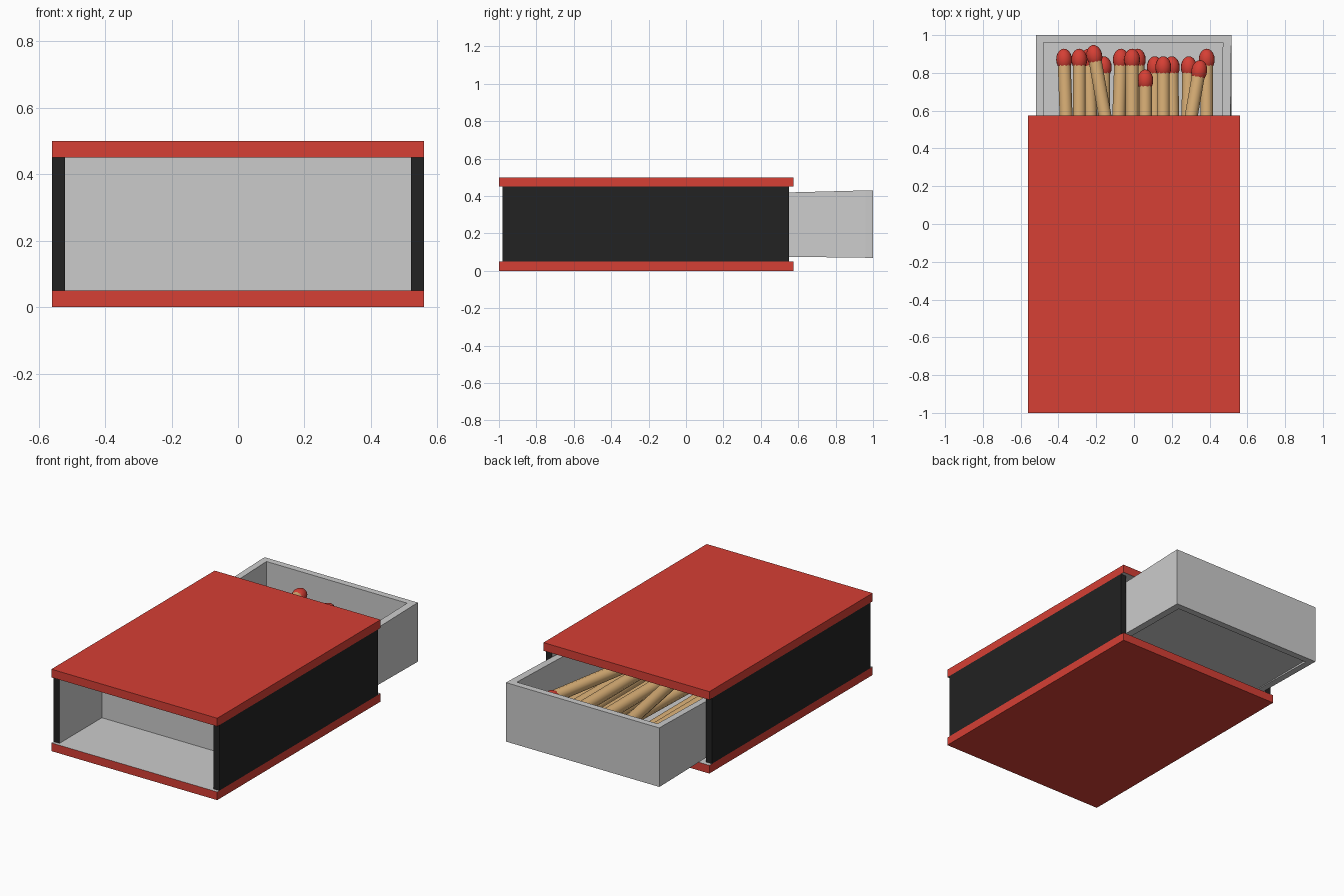
import bpy, bmesh, math
from mathutils import Vector

if "Cube" in bpy.data.objects:
    bpy.data.objects.remove(bpy.data.objects["Cube"])


def material(name, rgb):
    m = bpy.data.materials.new(name)
    m.diffuse_color = (*rgb, 1)
    m.use_nodes = True
    m.node_tree.nodes["Principled BSDF"].inputs["Base Color"].default_value = m.diffuse_color
    return m


RED = material("red_card", (0.67, 0.05, 0.035))
BLACK = material("striker_black", (0.016, 0.016, 0.016))
WOOD = material("pale_wood", (0.73, 0.45, 0.19))


def finish(name, bm, mat=None):
    mesh = bpy.data.meshes.new(name)
    bm.to_mesh(mesh)
    bm.free()
    ob = bpy.data.objects.new(name, mesh)
    bpy.context.collection.objects.link(ob)
    if mat:
        mesh.materials.append(mat)
    return ob


def loft(name, near, far, y0, y1, mat=None, drop=None):
    """Board between two four-cornered x/z sections; drop removes the face facing that way."""
    bm = bmesh.new()
    a = [bm.verts.new((x, y0, z)) for x, z in near]
    b = [bm.verts.new((x, y1, z)) for x, z in far]
    bm.faces.new(a)
    bm.faces.new(b[::-1])
    for i in range(4):
        j = (i + 1) % 4
        bm.faces.new((a[i], b[i], b[j], a[j]))
    bmesh.ops.recalc_face_normals(bm, faces=bm.faces[:])
    if drop:
        bm.normal_update()
        gone = [f for f in bm.faces if f.normal.dot(Vector(drop)) > 0.9]
        bmesh.ops.delete(bm, geom=gone, context='FACES')
    return finish(name, bm, mat)


def rect(x0, x1, z0, z1):
    return [(x0, z0), (x1, z0), (x1, z1), (x0, z1)]


def box(name, x0, x1, y0, y1, z0, z1, mat=None, drop=None):
    r = rect(x0, x1, z0, z1)
    return loft(name, r, r, y0, y1, mat, drop)


# Sleeve: red top and bottom, black striker sides, inner faces left to the lining
W, Y0, Y1 = 0.56, -1.0, 0.575
S, SY0, SY1 = 0.52, -0.98, 0.55
box("sleeve_bottom", -W, W, Y0, Y1, 0, 0.05, RED, (0, 0, 1))
box("sleeve_top", -W, W, Y0, Y1, 0.45, 0.5, RED, (0, 0, -1))
box("striker_left", -W, -S, SY0, SY1, 0.05, 0.45, BLACK, (1, 0, 0))
box("striker_right", S, W, SY0, SY1, 0.05, 0.45, BLACK, (-1, 0, 0))

# Grey card lining on the inside of the sleeve
bm = bmesh.new()
for quad in (
    [(-W, Y0, 0.05), (W, Y0, 0.05), (W, Y1, 0.05), (-W, Y1, 0.05)],
    [(-W, Y0, 0.45), (-W, Y1, 0.45), (W, Y1, 0.45), (W, Y0, 0.45)],
    [(-S, SY0, 0.05), (-S, SY1, 0.05), (-S, SY1, 0.45), (-S, SY0, 0.45)],
    [(S, SY0, 0.05), (S, SY0, 0.45), (S, SY1, 0.45), (S, SY1, 0.05)],
):
    bm.faces.new([bm.verts.new(p) for p in quad])
finish("sleeve_lining", bm)

# Tray pulled out of the back, side walls slightly skewed
box("tray_front_wall", -S, S, -0.57, -0.53, 0.05, 0.45)
box("tray_back_wall", -0.52, 0.515, 0.96, 1.0, 0.07, 0.43)
loft("tray_right_wall", [(0.475, 0.09), (0.515, 0.09), (0.50, 0.39), (0.46, 0.39)],
     rect(0.47, 0.515, 0.07, 0.43), -0.572, 0.96)
loft("tray_left_wall", rect(-0.515, -0.475, 0.09, 0.39),
     rect(-0.52, -0.48, 0.07, 0.43), -0.565, 0.96)
box("tray_floor", -0.478, 0.472, -0.53, 0.96, 0.08, 0.105)


# Matches: round stick with an egg-shaped head
def match(i, x, y, z, lean):
    length, r = 1.32, 0.036
    head = Vector((x, y, z))
    d = Vector((math.sin(math.radians(lean)), -math.cos(math.radians(lean)), 0))
    rot = d.to_track_quat('Z', 'Y')
    bpy.ops.mesh.primitive_cylinder_add(vertices=10, radius=r, depth=length,
                                        location=head + d * length / 2)
    ob = bpy.context.object
    ob.name = f"match_stick_{i}"
    ob.rotation_mode = 'QUATERNION'
    ob.rotation_quaternion = rot
    ob.data.materials.append(WOOD)
    bpy.ops.object.shade_smooth_by_angle(angle=math.radians(40))
    bpy.ops.mesh.primitive_uv_sphere_add(segments=16, ring_count=10, radius=1, location=head)
    ob = bpy.context.object
    ob.name = f"match_head_{i}"
    ob.scale = (0.042, 0.042, 0.058)
    ob.rotation_mode = 'QUATERNION'
    ob.rotation_quaternion = rot
    ob.data.materials.append(RED)
    bpy.ops.object.shade_smooth()


# head x, head y, height, sideways lean in degrees
MATCHES = [
    (-0.37, 0.87, 0.24, 2), (-0.29, 0.87, 0.25, 0), (-0.24, 0.87, 0.15, 2),
    (-0.21, 0.89, 0.32, 10), (-0.16, 0.83, 0.17, 0), (-0.07, 0.87, 0.23, -2),
    (-0.01, 0.87, 0.29, 0), (0.02, 0.87, 0.15, 1), (0.06, 0.76, 0.25, 0),
    (0.11, 0.83, 0.16, 0), (0.155, 0.83, 0.29, 0), (0.20, 0.83, 0.21, 1),
    (0.29, 0.83, 0.22, -1), (0.345, 0.81, 0.31, -10), (0.385, 0.87, 0.17, 0),
]
for i, m in enumerate(MATCHES):
    match(i + 1, *m)
